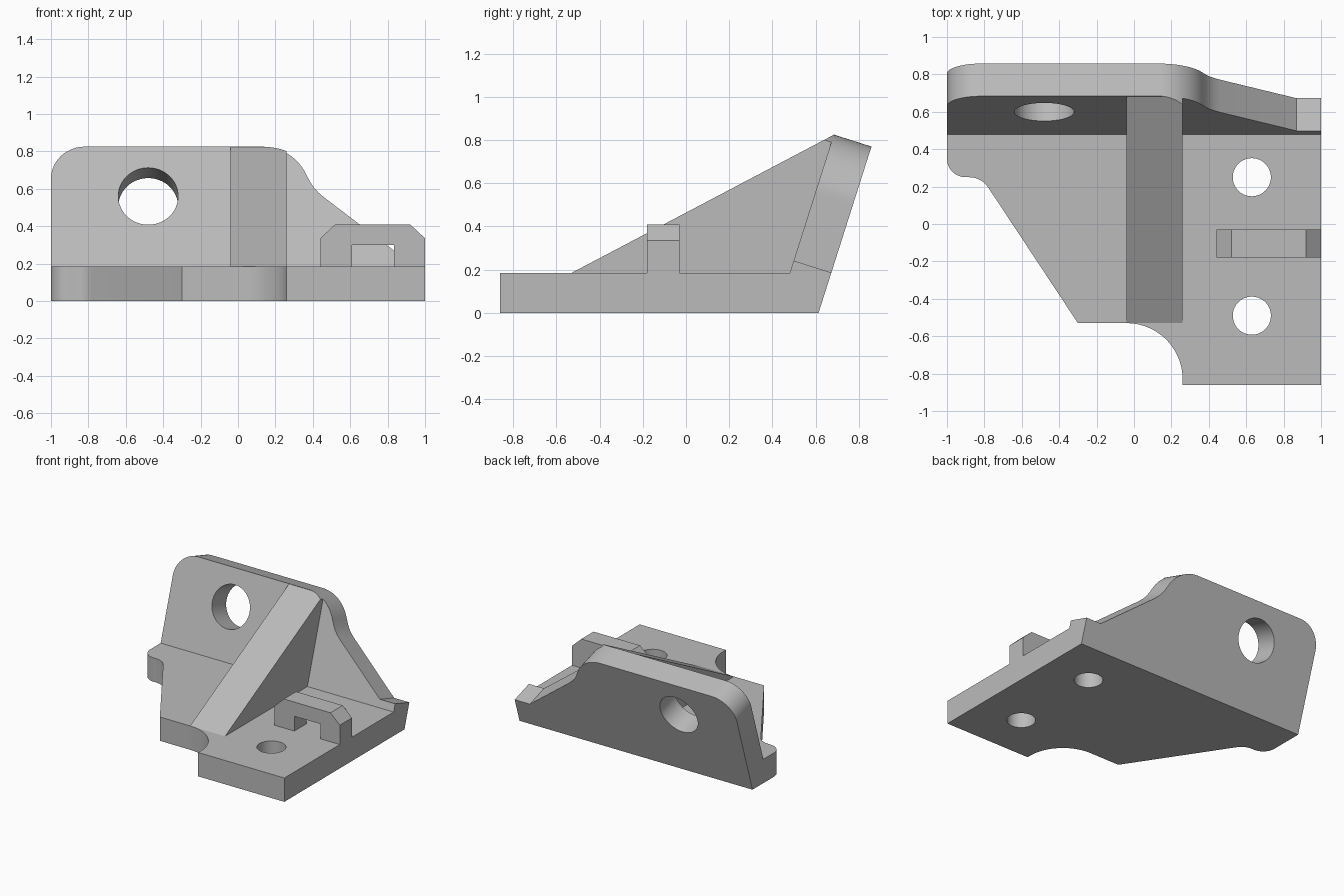
import bpy, bmesh, math

if "Cube" in bpy.data.objects:
    bpy.data.objects.remove(bpy.data.objects["Cube"], do_unlink=True)

GREY = (0.5, 0.5, 0.5, 1)
grey = bpy.data.materials.new("plain grey")
grey.use_nodes = True
grey.diffuse_color = GREY
grey.node_tree.nodes["Principled BSDF"].inputs["Base Color"].default_value = GREY

BASE_TOP = 0.185
LEAN = 0.318                      # y gained per unit height on the leaning plate
FOOT = 0.421                      # y of the plate's front face at the ground
THICK = 0.183
COS = 1 / math.hypot(1, LEAN)
SIN = LEAN * COS


def arc(cx, cy, rx, ry, start, end, steps=12):
    angles = [math.radians(start + (end - start) * i / steps) for i in range(steps + 1)]
    return [(cx + rx * math.cos(a), cy + ry * math.sin(a)) for a in angles]


def loft(name, ring_a, ring_b):
    """Closed solid between two matching rings of points."""
    bm = bmesh.new()
    a = [bm.verts.new(p) for p in ring_a]
    b = [bm.verts.new(p) for p in ring_b]
    bm.faces.new(a)
    bm.faces.new(b[::-1])
    for i in range(len(a)):
        j = (i + 1) % len(a)
        bm.faces.new((a[j], a[i], b[i], b[j]))
    bmesh.ops.recalc_face_normals(bm, faces=bm.faces[:])
    mesh = bpy.data.meshes.new(name)
    bm.to_mesh(mesh)
    bm.free()
    mesh.materials.append(grey)
    ob = bpy.data.objects.new(name, mesh)
    bpy.context.collection.objects.link(ob)
    return ob


def activate(ob):
    bpy.ops.object.select_all(action='DESELECT')
    ob.select_set(True)
    bpy.context.view_layer.objects.active = ob


def cut(ob, cutter, operation='DIFFERENCE'):
    cutter.hide_render = True
    mod = ob.modifiers.new("cut", 'BOOLEAN')
    mod.operation, mod.solver, mod.object = operation, 'EXACT', cutter
    activate(ob)
    bpy.ops.object.modifier_apply(modifier=mod.name)
    bpy.data.objects.remove(cutter, do_unlink=True)


def leaning(outline, depth):
    """Place an (x, height) outline on the leaning plane, pushed back by depth."""
    ring = []
    for x, h in outline:
        y, z = FOOT + LEAN * h + COS * depth, h - SIN * depth
        if z < 0:
            y, z = y - LEAN * z, 0
        ring.append((x, y, z))
    return ring


# Base plate, its back edge cut to meet the leaning plate
plan = [(-1, FOOT)] + arc(-0.9, 0.35, 0.1, 0.1, 180, 270)
plan += arc(-0.88, 0.13, 0.12, 0.12, 90, 34, 8)
plan += [(-0.3, -0.53)] + arc(-0.04, -0.83, 0.3, 0.3, 90, 0, 20)
plan += [(0.26, -0.86), (1, -0.86), (1, FOOT)]
shift = LEAN * BASE_TOP
base = loft("base_plate", [(x, y, 0) for x, y in plan],
            [(x, y + (shift if y == FOOT else 0), BASE_TOP) for x, y in plan])

# Screw holes
for y in (0.25, -0.49):
    circle = arc(0.63, y, 0.102, 0.102, 0, 360, 40)[:-1]
    cut(base, loft("screw_cutter", [(*p, -0.1) for p in circle], [(*p, 0.3) for p in circle]))

# Leaning plate with rounded shoulders and a low right end
profile = arc(-0.82, 0.653, 0.18, 0.172, 180, 90)
profile += arc(0.13, 0.565, 0.26, 0.26, 90, 25, 14)
profile += [(0.385, 0.638), (0.405, 0.607), (0.43, 0.58), (0.46, 0.554), (0.87, 0.242), (1, 0.242)]
plate_outline = [(-1, 0)] + profile + [(1, 0)]
plate = loft("leaning_plate", leaning(plate_outline, 0), leaning(plate_outline, THICK))
circle = arc(-0.48, 0.56, 0.16, 0.16 * COS, 0, 360, 48)[:-1]
cut(plate, loft("pin_cutter", leaning(circle, -0.1), leaning(circle, THICK + 0.1)))

# Sloping rib, trimmed to the rounded shoulder of the plate
side = [(-0.53, BASE_TOP), (0.75, 0.859), (0.55, BASE_TOP)]
rib = loft("sloping_rib", [(-0.04, y, z) for y, z in side], [(0.26, y, z) for y, z in side])
trim_outline = [(-1, -0.8)] + profile + [(1, -0.8)]
cut(rib, loft("rib_trimmer", leaning(trim_outline, -1.6), leaning(trim_outline, 0)), 'INTERSECT')

# Small chamfered loop on the base
front = [(0.44, BASE_TOP), (0.44, 0.335), (0.52, 0.41), (0.92, 0.41), (1, 0.335), (1, BASE_TOP),
         (0.835, BASE_TOP), (0.835, 0.3), (0.61, 0.3), (0.61, BASE_TOP)]
loop = loft("cable_loop", [(x, -0.18, z) for x, z in front], [(x, -0.03, z) for x, z in front])

for ob in (base, plate, rib, loop):
    activate(ob)
    bpy.ops.object.shade_smooth_by_angle(angle=math.radians(25))
